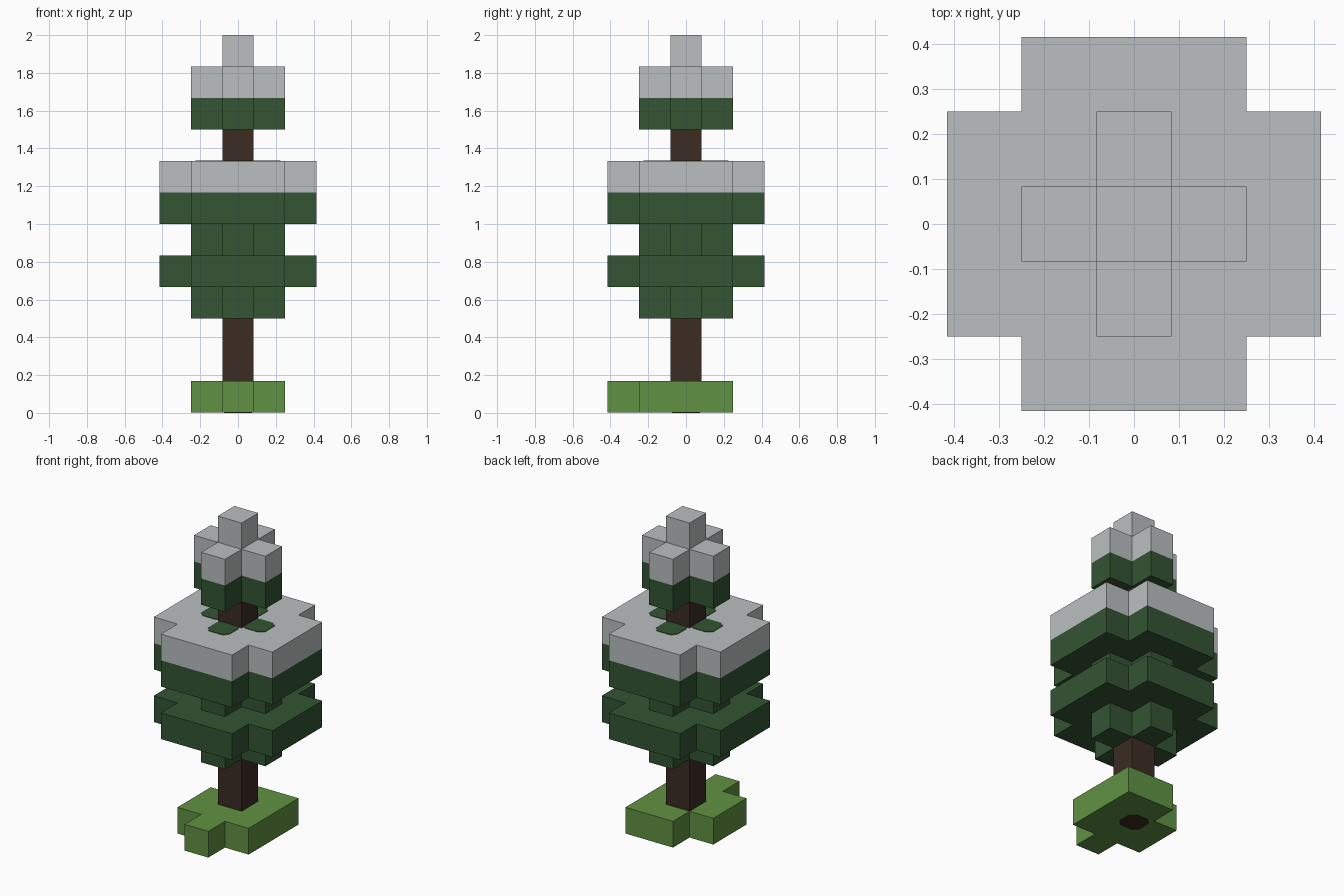
import bpy, bmesh
from mathutils import Vector, Matrix

cube = bpy.data.objects.get("Cube")
if cube:
    bpy.data.objects.remove(cube, do_unlink=True)

U = 1 / 6        # edge of one block
SKIN = 0.003     # thickness of painted patches


def material(name, rgb):
    mat = bpy.data.materials.new(name)
    mat.use_nodes = True
    mat.diffuse_color = (*rgb, 1)
    bsdf = next(n for n in mat.node_tree.nodes if n.type == 'BSDF_PRINCIPLED')
    bsdf.inputs["Base Color"].default_value = (*rgb, 1)
    return mat


SNOW = material("snow_grey", (0.49, 0.52, 0.52))
LEAF = material("leaf_green", (0.033, 0.089, 0.033))
BARK = material("bark_brown", (0.045, 0.025, 0.017))
GRASS = material("grass_green", (0.117, 0.283, 0.054))


def add_object(name, bm, mats):
    mesh = bpy.data.meshes.new(name)
    bm.to_mesh(mesh)
    bm.free()
    for mat in mats:
        mesh.materials.append(mat)
    obj = bpy.data.objects.new(name, mesh)
    bpy.context.collection.objects.link(obj)
    return obj


def block_part(name, layers, first, mats, snow_from=None):
    """Stack block layers, keeping outer faces only; snow starts at a given level."""
    cells = {(x, y, first + k) for k, layer in enumerate(layers) for x, y in layer}
    bm = bmesh.new()
    for cell in sorted(cells):
        for axis in range(3):
            for sign in (-1, 1):
                n = Vector([sign * (i == axis) for i in range(3)])
                if tuple(int(c + d) for c, d in zip(cell, n)) in cells:
                    continue
                a = Vector([float(i == (axis + 1) % 3) for i in range(3)])
                b = n.cross(a)
                mid = Vector(cell) + Vector((0, 0, 0.5)) + n / 2
                ring = (-a - b, a - b, a + b, b - a)
                face = bm.faces.new([bm.verts.new((mid + r / 2) * U) for r in ring])
                face.material_index = int(snow_from is not None and cell[2] >= snow_from)
    bmesh.ops.remove_doubles(bm, verts=bm.verts, dist=0.001)
    bmesh.ops.dissolve_limit(bm, angle_limit=0.01, verts=bm.verts, edges=bm.edges,
                             delimit={'MATERIAL'})
    return add_object(name, bm, mats)


def patch(name, outline, z, mat, turns=1):
    """Thin plate from an outline in block units, repeated around the trunk."""
    bm = bmesh.new()
    for k in range(turns):
        spin = Matrix.Rotation(k * 1.5707963, 3, 'Z')
        low = [bm.verts.new(spin @ Vector((x * U, y * U, z))) for x, y in outline]
        high = [bm.verts.new(v.co + Vector((0, 0, SKIN))) for v in low]
        bm.faces.new(low[::-1])
        bm.faces.new(high)
        for i in range(len(low)):
            j = (i + 1) % len(low)
            bm.faces.new((low[i], low[j], high[j], high[i]))
    return add_object(name, bm, [mat])


# Footprints of the layers
centre = {(0, 0)}
cross = {(x, y) for x in (-1, 0, 1) for y in (-1, 0, 1) if abs(x) + abs(y) < 2}
wide = {(x, y) for x in range(-2, 3) for y in range(-2, 3) if abs(x) + abs(y) < 4}
square = {(x, y) for x in (-1, 0, 1) for y in (-1, 0, 1)}

# Grass base, with a missing back corner and one extra block in front
grass = block_part("grass_base", [(square - {(-1, 1)}) | {(0, -2)}], 0, [GRASS])
grass.location.z = SKIN

# Trunk and its end showing under the grass
block_part("trunk", [centre] * 8, 1, [BARK])
patch("trunk_underside", [(-0.45, -0.25), (-0.25, -0.45), (0.25, -0.45), (0.45, -0.25),
                          (0.45, 0.25), (0.25, 0.45), (-0.25, 0.45), (-0.45, 0.25)], 0, BARK)

# Main foliage with a snowy top, and the snowy crown
block_part("main_foliage", [cross, wide, cross, wide, wide], 3, [LEAF, SNOW], 7)
block_part("crown", [cross, cross, centre], 9, [LEAF, SNOW], 10)

# Bare leaf patches in the snow around the trunk
patch("bare_leaf_patches", [(0.5, -0.4), (0.65, -0.45), (1.15, -0.45), (1.35, -0.3),
                            (1.35, 0.3), (1.15, 0.45), (0.65, 0.45), (0.5, 0.4)],
      8 * U, LEAF, 4)
